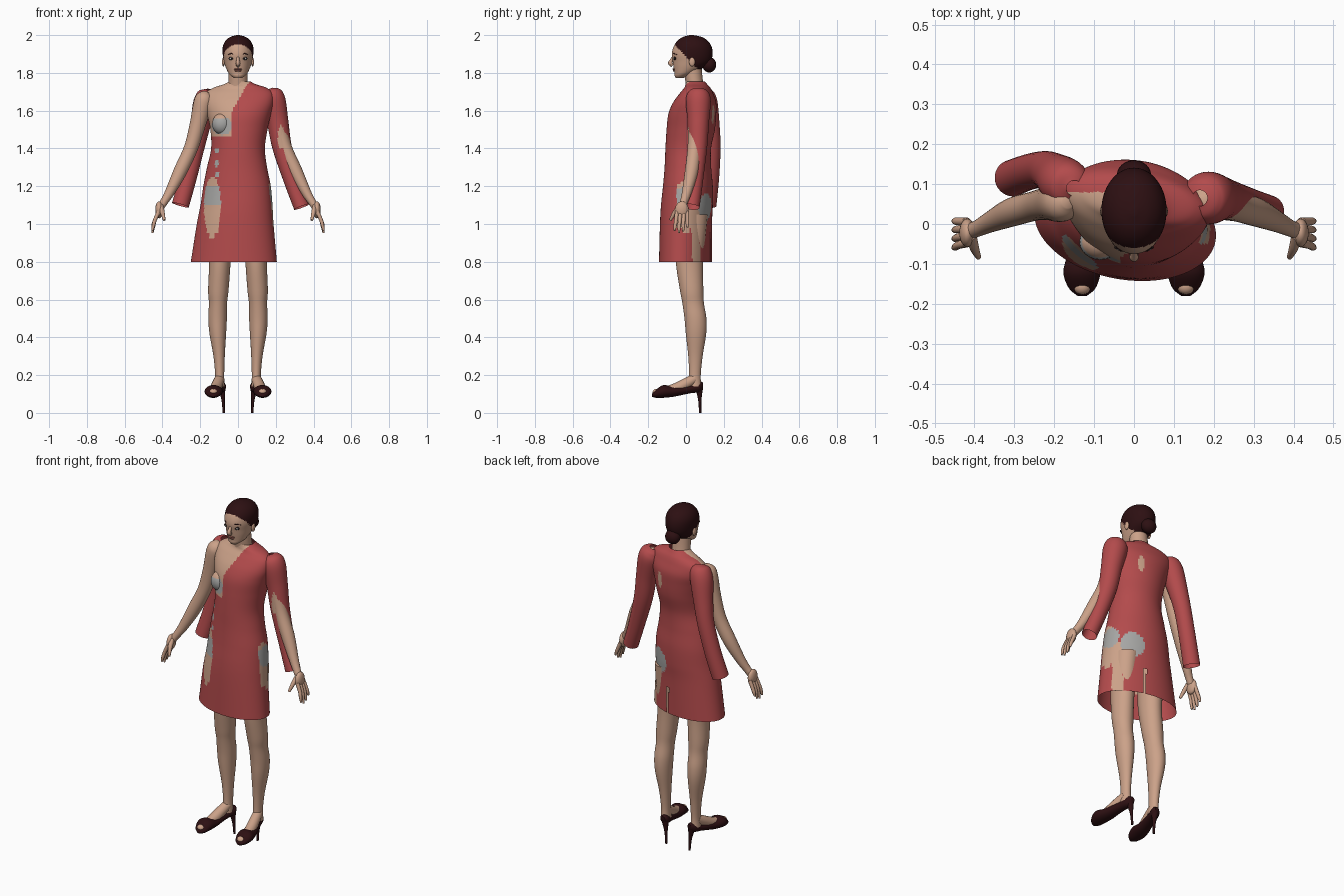
import bpy, bmesh, math
from mathutils import Vector

if "Cube" in bpy.data.objects:
    bpy.data.objects.remove(bpy.data.objects["Cube"])


def material(name, rgb):
    m = bpy.data.materials.new(name)
    m.use_nodes = True
    m.diffuse_color = (*rgb, 1)
    m.node_tree.nodes["Principled BSDF"].inputs["Base Color"].default_value = (*rgb, 1)
    return m


RED = material("dress red", (.45, .07, .072))
SKIN = material("skin", (.60, .36, .25))
GREY = material("underwear grey", (.38, .38, .37))
HAIR = material("dark brown", (.026, .005, .006))
LIP = material("lip pink", (.36, .13, .10))
WHITE = material("eye white", (.65, .62, .6))
DARK = material("eye dark", (.015, .01, .01))


def finish(name, bm, mats, rule=None):
    """Turn a bmesh into a smooth object, colouring faces by a rule."""
    bmesh.ops.recalc_face_normals(bm, faces=bm.faces)
    if rule:
        for f in bm.faces:
            f.material_index = mats.index(rule(f.calc_center_median()))
    me = bpy.data.meshes.new(name)
    bm.to_mesh(me)
    bm.free()
    for m in mats:
        me.materials.append(m)
    ob = bpy.data.objects.new(name, me)
    bpy.context.collection.objects.link(ob)
    bpy.ops.object.select_all(action='DESELECT')
    ob.select_set(True)
    bpy.context.view_layer.objects.active = ob
    bpy.ops.object.shade_smooth_by_angle(angle=math.radians(50))
    return ob


def smooth(rows, n):
    """Catmull-Rom resampling of rows of numbers."""
    out = []
    for i in range(len(rows) - 1):
        a, b, c, d = rows[max(i - 1, 0)], rows[i], rows[i + 1], rows[min(i + 2, len(rows) - 1)]
        for k in range(n):
            t = k / n
            out.append([q + .5 * t * (r - p + t * (2 * p - 5 * q + 4 * r - s + t * (3 * (q - r) + s - p)))
                        for p, q, r, s in zip(a, b, c, d)])
    return out + [list(rows[-1])]


def loft(name, rings, mats, rule=None, caps=True, drop=None):
    bm = bmesh.new()
    vs = [[bm.verts.new(p) for p in ring] for ring in rings]
    n = len(vs[0])
    for a, b in zip(vs, vs[1:]):
        for i in range(n):
            bm.faces.new((a[i], a[(i + 1) % n], b[(i + 1) % n], b[i]))
    if caps:
        bm.faces.new(vs[0])
        bm.faces.new(vs[-1])
    if drop:
        bmesh.ops.delete(bm, geom=[f for f in bm.faces if drop(f.calc_center_median())], context='FACES')
    return finish(name, bm, mats, rule)


def oval(c, u, v, n):
    return [c + u * math.cos(2 * math.pi * i / n) + v * math.sin(2 * math.pi * i / n) for i in range(n)]


def stack(name, rows, mats, n=32, steps=5, turn=0, **kw):
    """Stack of level ovals; rows are z, centre x, centre y, half width, half depth."""
    u, v = Vector((math.cos(turn), math.sin(turn), 0)), Vector((-math.sin(turn), math.cos(turn), 0))
    rings = [oval(Vector((x, y, z)), u * a, v * b, n) for z, x, y, a, b in smooth(rows, steps)]
    return loft(name, rings, mats, **kw)


def tube(name, rows, mats, n=16, steps=5, **kw):
    """Round tube; rows are x, y, z, radius."""
    rows = smooth(rows, steps)
    pts = [Vector(r[:3]) for r in rows]
    rings = []
    for i, p in enumerate(pts):
        t = (pts[min(i + 1, len(pts) - 1)] - pts[max(i - 1, 0)]).normalized()
        u = t.cross(Vector((1, 0, 0) if abs(t.y) > .8 else (0, 1, 0))).normalized()
        rings.append(oval(p, u * rows[i][3], t.cross(u) * rows[i][3], n))
    return loft(name, rings, mats, **kw)


def ball(name, c, r, mats, rule=None, seg=24):
    bm = bmesh.new()
    bmesh.ops.create_uvsphere(bm, u_segments=seg, v_segments=seg // 2, radius=1)
    for v in bm.verts:
        v.co = Vector([c[i] + r[i] * v.co[i] for i in range(3)])
    return finish(name, bm, mats, rule)


def inside(u, v, cu, cv, ru, rv):
    return ((u - cu) / ru) ** 2 + ((v - cv) / rv) ** 2 < 1


# Dress body, twisted on the wearer so that skin and underwear show through
def dress_colour(p):
    x, y, z = p
    if y < .08:
        edge = .02 - .55 * (1.69 - z) if z > 1.6 else -.033
        if (z > 1.47 and x < edge) or (z > 1.70 + .8 * x and x < .06):
            return GREY if inside(x, z, -.085, 1.52, .055, .05) else SKIN
    if y < 0:
        if inside(x, z, -.135, 1.09, .045, .16):
            return GREY if 1.10 < z < 1.20 else SKIN
        if any(inside(x, z, -.112, h, .012, .016) for h in (1.26, 1.32, 1.39)):
            return GREY
    if x > 0 and y > -.05:
        w = (y - x) / math.sqrt(2)
        if inside(w, z, -.115, 1.14, .05, .06) or inside(w, z, .005, 1.09, .065, .07):
            return GREY
        if inside(w, z, -.13, 1.09, .055, .13) or (abs(w + .075) < .03 and z < 1.1):
            return SKIN
        if y > .08 and inside(x, z, .07, 1.58, .016, .05):
            return SKIN
    return RED


stack("dress_body", [
    (.80, -.022, -.002, .23, .137), (1.0, -.015, 0, .205, .135), (1.1, -.008, .005, .192, .135),
    (1.2, -.005, .01, .18, .13), (1.3, -.005, .01, .16, .122), (1.4, 0, .012, .143, .12),
    (1.5, .005, .025, .152, .127), (1.58, .005, .033, .17, .125), (1.64, .005, .045, .185, .112),
    (1.69, .005, .055, .182, .085), (1.72, .01, .06, .145, .066), (1.74, .01, .055, .085, .056),
    (1.755, .01, .05, .056, .05)], [RED, SKIN, GREY], n=120, steps=8, turn=-.18, caps=False,
    rule=dress_colour, drop=lambda p: p.z < .96 and p.y > 0 and abs(p.x - .03) < .007)
ball("bare_breast", (-.085, -.045, 1.53), (.052, .045, .057), [SKIN, GREY],
     lambda p: GREY if p.z < 1.56 else SKIN)

# Sleeves
tube("left_sleeve", [
    (.165, .065, 1.715, .02), (.17, .065, 1.70, .05), (.185, .065, 1.655, .066), (.21, .065, 1.54, .057),
    (.235, .06, 1.4, .051), (.29, .045, 1.22, .044), (.337, .03, 1.09, .042)],
    [RED, SKIN], n=40, steps=8, caps=False,
    rule=lambda p: SKIN if p.y < .06 and inside(p.x, p.z, .228, 1.46, .018, .06) else RED)
tube("right_sleeve", [
    (-.15, .09, 1.71, .02), (-.155, .095, 1.69, .05), (-.175, .105, 1.64, .062), (-.2, .125, 1.52, .053),
    (-.225, .137, 1.4, .046), (-.265, .13, 1.24, .045), (-.305, .115, 1.1, .046)],
    [RED], n=32, caps=False)

# Arms, hands, legs and shoes on both sides
for side, s in (("left", 1), ("right", -1)):
    tube(side + "_arm", [
        (s * .165, .055, 1.70, .015), (s * .172, .055, 1.68, .04), (s * .185, .055, 1.64, .05),
        (s * .215, .052, 1.52, .042), (s * .25, .045, 1.4, .037), (s * .305, .03, 1.28, .036),
        (s * .36, .005, 1.17, .026), (s * .39, -.01, 1.12, .021), (s * .41, -.018, 1.09, .02)],
        [SKIN], n=24)
    ball(side + "_palm", (s * .418, -.022, 1.075), (.02, .036, .045), [SKIN])
    for i in range(4):
        y, drop = .006 - .018 * i, (.03, .008, 0, .012)[i]
        tube(f"{side}_finger_{i + 1}", [
            (s * .42, y, 1.065, .011), (s * .44, y * 1.1, 1.02, .010),
            (s * .448, y * 1.2, .985 + drop / 2, .009), (s * .453, y * 1.25, .952 + drop, .005)],
            [SKIN], n=10, steps=3)
    tube(side + "_thumb", [(s * .408, -.03, 1.095, .014), (s * .40, -.06, 1.06, .012),
                           (s * .39, -.083, 1.02, .007)], [SKIN], n=10, steps=3)
    stack(side + "_leg", [
        (1.05, s * .09, .03, .07, .085), (.95, s * .094, .025, .065, .08), (.8, s * .096, .018, .057, .072),
        (.65, s * .104, .03, .054, .062), (.58, s * .106, .038, .048, .057), (.5, s * .108, .05, .049, .058),
        (.42, s * .107, .053, .044, .054), (.3, s * .10, .05, .03, .038), (.2, s * .097, .047, .024, .031),
        (.14, s * .097, .045, .026, .036)], [SKIN])
    tube(side + "_foot", [(s * .098, .045, .18, .026), (s * .108, 0, .155, .029),
                          (s * .12, -.06, .125, .03), (s * .13, -.13, .108, .026)], [SKIN])
    # Shoe rows: y, centre x, half width, sole height, upper height
    shoe = smooth([(-.18, .13, .012, .085, .10), (-.16, .13, .034, .08, .122), (-.12, .13, .047, .08, .147),
                   (-.07, .122, .042, .085, .14), (-.02, .112, .034, .095, .145), (.03, .10, .029, .105, .15),
                   (.07, .09, .027, .11, .167), (.09, .086, .013, .13, .16)], 5)
    loft(side + "_shoe", [oval(Vector((s * x, y, (lo + hi) / 2)), Vector((w, 0, 0)),
                               Vector((0, 0, (hi - lo) / 2)), 24) for y, x, w, lo, hi in shoe], [HAIR])
    ball(side + "_toes", (s * .13, -.157, .11), (.022, .02, .017), [SKIN], seg=16)
    tube(side + "_stiletto", [(s * .086, .07, .13, .02), (s * .079, .073, .07, .009), (s * .075, .075, 0, .006)],
         [HAIR], n=12)

# Neck, head and hair
stack("neck", [(1.66, 0, .055, .07, .05), (1.73, 0, .047, .053, .047), (1.78, 0, .04, .05, .047),
               (1.84, 0, .035, .05, .047)], [SKIN])
stack("head", [
    (1.772, 0, -.035, .02, .018), (1.785, 0, -.022, .038, .038), (1.80, 0, -.008, .051, .053),
    (1.83, 0, .015, .065, .081), (1.86, 0, .03, .074, .1), (1.90, 0, .033, .081, .108),
    (1.94, 0, .035, .08, .1), (1.97, 0, .035, .066, .08), (1.99, 0, .033, .041, .05),
    (2.0, 0, .03, .008, .01)], [SKIN, HAIR], n=64, steps=7,
    rule=lambda p: HAIR if p.z > 1.945 - 1.07 * (p.y + .055) else SKIN)
ball("hair_bun", (0, .123, 1.843), (.043, .037, .041), [HAIR])

# Face
tube("nose", [(0, -.062, 1.89, .007), (0, -.076, 1.868, .009), (0, -.083, 1.85, .012),
              (0, -.07, 1.84, .01)], [SKIN], n=12)
ball("upper_lip", (0, -.062, 1.82), (.021, .009, .005), [LIP], seg=16)
ball("lower_lip", (0, -.061, 1.812), (.018, .009, .006), [LIP], seg=16)
for side, s in (("left", 1), ("right", -1)):
    ball(side + "_eyelid", (s * .032, -.058, 1.877), (.018, .007, .01), [DARK], seg=16)
    ball(side + "_eye", (s * .032, -.061, 1.876), (.014, .006, .006), [WHITE], seg=16)
    ball(side + "_iris", (s * .032, -.065, 1.876), (.0055, .004, .0055), [DARK], seg=12)
    tube(side + "_eyebrow", [(s * .015, -.069, 1.896, .002), (s * .034, -.064, 1.902, .003),
                             (s * .053, -.047, 1.897, .002)], [HAIR], n=8)
    ball(side + "_ear", (s * .077, .032, 1.858), (.008, .016, .024), [SKIN], seg=16)
